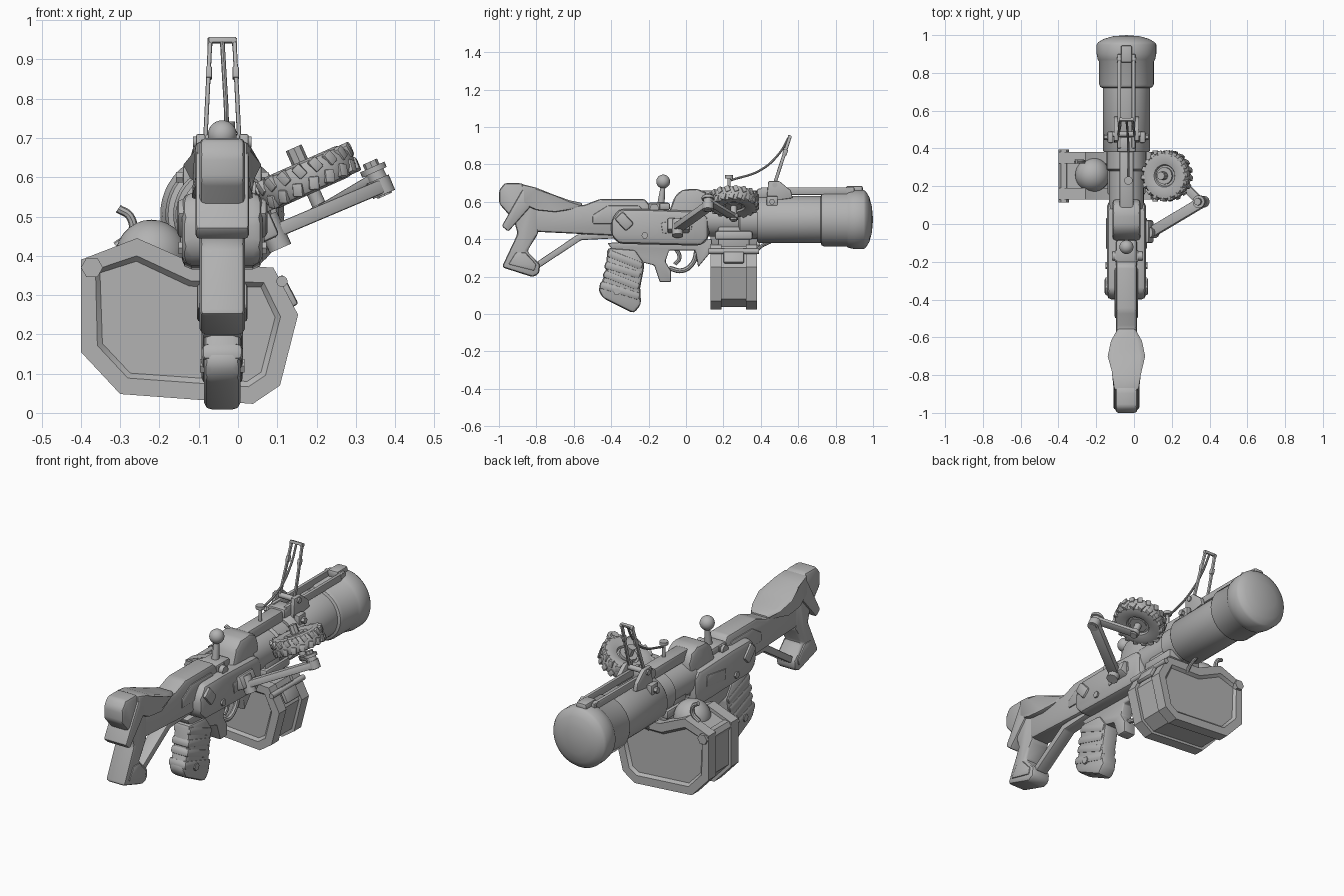
import bpy, bmesh, math
from mathutils import Vector, Matrix

if "Cube" in bpy.data.objects:
    bpy.data.objects.remove(bpy.data.objects["Cube"])

CX = -0.04  # centre plane of the launcher
grey = bpy.data.materials.new("plain grey")
grey.diffuse_color = (0.45, 0.45, 0.45, 1)
grey.use_nodes = True
grey.node_tree.nodes["Principled BSDF"].inputs["Base Color"].default_value = grey.diffuse_color


def finish(bm, name):
    bmesh.ops.recalc_face_normals(bm, faces=bm.faces[:])
    me = bpy.data.meshes.new(name)
    bm.to_mesh(me)
    bm.free()
    me.materials.append(grey)
    ob = bpy.data.objects.new(name, me)
    bpy.context.collection.objects.link(ob)
    return ob


def bevel(bm, size, seg=2):
    bmesh.ops.recalc_face_normals(bm, faces=bm.faces[:])
    edges = [e for e in bm.edges if e.calc_face_angle(0) > 0.3]
    bmesh.ops.bevel(bm, geom=edges, offset=size, segments=seg, profile=0.5,
                    affect='EDGES', clamp_overlap=True)


def prism(name, pts, lo, hi, axis='x', bev=0.012, half=None, panel=0):
    """Extrude a (y,z) profile along x, or an (x,z) profile along y."""
    bm = bmesh.new()
    rows = []
    for s, w in ((-1, lo), (1, hi)):
        rows.append([bm.verts.new((CX + s * half(a) if half else w, a, b) if axis == 'x' else (a, w, b))
                     for a, b in pts])
    caps = [bm.faces.new(r) for r in rows]
    n = len(pts)
    for i in range(n):
        j = (i + 1) % n
        bm.faces.new((rows[0][i], rows[0][j], rows[1][j], rows[1][i]))
    bmesh.ops.recalc_face_normals(bm, faces=bm.faces[:])
    if panel:  # recessed panel on the outer cap
        face = caps[0] if panel < 0 else caps[1]
        bmesh.ops.inset_region(bm, faces=[face], thickness=0.045)
        bmesh.ops.inset_region(bm, faces=[face], thickness=0.014, depth=-0.014)
    elif bev:
        bevel(bm, bev)
    return finish(bm, name)


def box(name, c, size, rot=(0, 0, 0), bev=0.006, mat=None):
    bm = bmesh.new()
    bmesh.ops.create_cube(bm, size=1)
    bmesh.ops.scale(bm, vec=size, verts=bm.verts)
    if bev:
        bevel(bm, bev)
    r = mat or (Matrix.Rotation(rot[2], 4, 'Z') @ Matrix.Rotation(rot[1], 4, 'Y') @ Matrix.Rotation(rot[0], 4, 'X'))
    bm.transform(Matrix.Translation(c) @ r)
    return finish(bm, name)


def lathe(name, prof, origin, axis, n=48):
    """Revolve (radius, height) points round an axis."""
    bm = bmesh.new()
    rings = [[bm.verts.new((r * math.cos(2 * math.pi * i / n), r * math.sin(2 * math.pi * i / n), h))
              for i in range(n)] for r, h in prof]
    for a, b in zip(rings, rings[1:]):
        for i in range(n):
            bm.faces.new((a[i], a[(i + 1) % n], b[(i + 1) % n], b[i]))
    bmesh.ops.remove_doubles(bm, verts=bm.verts[:], dist=1e-5)
    q = Vector(axis).to_track_quat('Z', 'Y').to_matrix().to_4x4()
    bm.transform(Matrix.Translation(origin) @ q)
    return finish(bm, name)


def rod(name, p, q, r, n=20, r2=None):
    d = Vector(q) - Vector(p)
    return lathe(name, [(0, 0), (r, 0), (r2 or r, d.length), (0, d.length)], p, d, n)


def ball(name, c, r):
    k = 14
    return lathe(name, [(r * math.sin(math.pi * i / k), -r * math.cos(math.pi * i / k)) for i in range(k + 1)],
                 c, (0, 0, 1), 28)


def tube(name, pts, r):
    cu = bpy.data.curves.new(name, 'CURVE')
    cu.dimensions, cu.bevel_depth, cu.bevel_resolution = '3D', r, 2
    cu.resolution_u, cu.use_fill_caps = 6, True
    sp = cu.splines.new('BEZIER')
    sp.bezier_points.add(len(pts) - 1)
    for b, p in zip(sp.bezier_points, pts):
        b.co, b.handle_left_type, b.handle_right_type = p, 'AUTO', 'AUTO'
    cu.materials.append(grey)
    bpy.context.collection.objects.link(bpy.data.objects.new(name, cu))


def bar(name, p, q, width, thick, up):
    """Flat link with round ends lying square to the up direction."""
    p, q, up = Vector(p), Vector(q), Vector(up)
    y = (q - p).normalized()
    x = y.cross(up).normalized()
    z = x.cross(y)
    m = Matrix((x, y, z)).transposed().to_4x4()
    box(name, (p + q) / 2, (width, (q - p).length, thick), mat=m, bev=0.004)
    for e in (p, q):
        rod(name + "_eye", e - z * thick * 0.6, e + z * thick * 0.6, width * 0.55)


# Barrel with sleeve and domed muzzle cap
lathe("barrel", [(0, .38), (.118, .38), (.125, .39), (.125, .72), (.138, .725), (.145, .74), (.145, .86), (.152, .87),
                 (.158, .90), (.158, .95), (.15, .962), (.12, .98), (.07, .994), (0, 1.0)], (CX, 0, .505), (0, 1, 0))
lathe("barrel_core", [(0, .08), (.092, .08), (.092, .28), (.105, .29), (.105, .39), (0, .39)], (CX, 0, .505), (0, 1, 0), 32)

# Twin top rail and muzzle latch
for x in (-.078, -.002):
    box("top_rail", (x, .65, .657), (.02, .5, .04))
box("rear_rail", (CX, .25, .63), (.075, .34, .06), bev=.012)
box("rail_bridge", (CX, .42, .645), (.1, .08, .05), bev=.01)
box("muzzle_latch", (CX, .90, .665), (.06, .09, .04), bev=.01)
rod("latch_pin", (CX - .05, .87, .665), (CX + .05, .87, .665), .014)

# Folding sight with side brackets, arms and pull cable
for s in (-1, 1):
    x = CX + s * .055
    prism("sight_bracket", [(.43, .60), (.57, .62), (.56, .66), (.50, .71), (.44, .71)], x - .012, x + .012, bev=.005)
    box("sight_clamp", (CX + s * .085, .46, .60), (.03, .06, .06))
    rod("clamp_bolt", (CX + s * .09, .46, .60), (CX + s * .118, .46, .60), .016, 6)
    bar("sight_arm", (CX + s * .043, .475, .70), (CX + s * .031, .555, .945), .018, .011, (1, 0, 0))
    box("sight_joint", (CX + s * .034, .53, .865), (.016, .024, .03), (-.3, 0, 0), .003)
box("sight_crossbar", (CX, .553, .949), (.07, .016, .014), (-.3, 0, 0), .002)
rod("sight_pin", (CX - .075, .475, .69), (CX + .075, .475, .69), .014)
tube("sight_cable", [(CX, .55, .945), (CX + .005, .50, .86), (CX + .01, .40, .77), (CX + .01, .24, .715)], .006)
rod("cable_post", (CX + .01, .23, .65), (CX + .01, .23, .735), .009)
rod("cable_knob", (CX + .01, .23, .725), (CX + .01, .23, .742), .022)

# Receiver
prism("receiver", [(-.40, .50), (-.36, .56), (-.20, .56), (.08, .55), (.12, .52), (.12, .40), (.08, .365), (-.36, .375),
                   (-.40, .42)], -.143, .063, bev=.032)
prism("receiver_cover", [(-.10, .52), (-.06, .63), (-.02, .665), (.06, .67), (.11, .65), (.13, .60), (.13, .42),
                         (-.08, .42)], -.115, .035, bev=.02)
prism("lower_frame", [(-.42, .38), (.14, .40), (.14, .34), (.065, .25), (.05, .34), (-.09, .34), (-.11, .28),
                      (-.08, .23), (-.08, .17), (-.14, .17), (-.17, .26), (-.25, .28), (-.40, .35)], -.075, -.005, bev=.008)
tube("trigger_guard", [(CX, -.09, .245), (CX, -.02, .232), (CX, .035, .27), (CX, .06, .35)], .013)
tube("trigger", [(CX, -.06, .36), (CX, -.035, .30), (CX, -.06, .265)], .011)
for s in (-1, 1):
    box("side_lug", (CX + s * .1, -.33, .495), (.03, .06, .09), (.75, 0, 0), .012)
    box("side_plate", (CX + s * .1, -.05, .47), (.015, .16, .06), (.15, 0, 0), .005)
    rod("receiver_bolt", (CX + s * .095, -.22, .42), (CX + s * .112, -.22, .42), .018, 6)
for i in range(6):
    box("cover_tooth", (-.095 + i * .022, -.17, .575), (.012, .06, .03), bev=.003)
box("lever_base", (CX, -.145, .575), (.11, .12, .04), bev=.012)
rod("lever_axle", (CX - .075, -.17, .565), (CX + .085, -.17, .565), .024)
rod("lever_stem", (CX, -.135, .58), (CX, -.122, .69), .02, r2=.012)
ball("lever_knob", (CX, -.122, .708), .037)

# Stock: arm, lower strut, butt, cheek pad and strap
prism("stock_arm", [(-.82, .60), (-.55, .58), (-.46, .615), (-.22, .615), (-.19, .575), (-.19, .45), (-.40, .42),
                    (-.82, .44)], -.095, .015, bev=.015)
prism("stock_side_rib", [(-.50, .53), (-.42, .58), (-.25, .58), (-.22, .55), (-.22, .48), (-.50, .48)], -.102, .022, bev=.01)
prism("stock_strut", [(-.81, .27), (-.78, .25), (-.56, .395), (-.36, .405), (-.36, .44), (-.58, .425)], -.075, -.005, bev=.006)
prism("stock_butt", [(-1, .66), (-.97, .70), (-.88, .70), (-.79, .64), (-.79, .43), (-.85, .335), (-.78, .265),
                     (-.785, .215), (-.82, .197), (-.985, .25), (-.90, .43), (-.92, .50), (-1, .59)], -.098, .018, bev=.016)
prism("butt_plate", [(-.91, .33), (-.86, .33), (-.80, .265), (-.81, .23), (-.95, .265)], -.104, .024, bev=.008)
prism("cheek_pad", [(-.88, .695), (-.80, .675), (-.70, .635), (-.62, .607), (-.55, .592), (-.56, .565), (-.70, .545),
                    (-.80, .555), (-.88, .59)], 0, 0, bev=.022, half=lambda y: .087 - 1.1 * (y + .74) ** 2)
prism("butt_strap", [(-.985, .47), (-.95, .44), (-.79, .62), (-.80, .672), (-.86, .69)], -.108, .028, bev=.01)

# Grip with wrapped bands and through bolt
prism("grip", [(-.42, .355), (-.27, .345), (-.22, .27), (-.245, .14), (-.24, .05), (-.28, .002), (-.445, .085),
               (-.47, .13), (-.43, .22)], -.087, .007, bev=.02)
for i, (y, z, w) in enumerate(((-.325, .29, .20), (-.338, .235, .20), (-.345, .18, .205), (-.353, .125, .225))):
    box("grip_wrap", (CX, y, z), (.106, w, .046), (-.38 + .08 * (i % 2), 0, 0), .016)
rod("grip_bolt", (-.097, -.37, .12), (.017, -.37, .12), .02, 6)

# Box magazine: two panelled rims around a lower core
mag = [(-.40, .39), (-.257, .445), (-.11, .38), (.09, .37), (.153, .25), (.107, .07), (.038, .023), (-.30, .048), (-.40, .155)]
prism("magazine_front", mag, .13, .19, 'y', panel=-1)
prism("magazine_back", mag, .32, .38, 'y', panel=1)
prism("magazine_core", [(-.12 + (x + .12) * .94, .23 + (z - .23) * .93) for x, z in mag], .18, .33, 'y', bev=0)
rod("magazine_hinge", (-.372, .115, .37), (-.372, .395, .37), .028, 6)
rod("magazine_pin", (.112, .12, .335), (.112, .39, .335), .014)
box("magazine_buckle", (.125, .255, .31), (.022, .11, .085), (0, -.484, 0), .008)
box("magazine_neck", (CX, .255, .41), (.17, .17, .12), bev=.012)
box("neck_collar", (CX, .255, .42), (.2, .20, .045), bev=.01)
ball("feed_ball", (-.22, .26, .40), .092)
tube("magazine_handle", [(-.305, .33, .52), (-.275, .33, .50), (-.27, .33, .46), (-.31, .33, .425)], .011)
tube("front_hook", [(CX, .37, .33), (CX, .40, .36), (CX, .45, .385)], .009)

# Tilted knobbly wheel
t = math.radians(24)
axis = Vector((-math.sin(t), 0, math.cos(t)))
wheel = Vector((.175, .255, .60))
tilt = Matrix.Rotation(-t, 4, 'Y')
lathe("tyre", [(0, -.024), (.055, -.024), (.06, -.034), (.095, -.043), (.12, -.037), (.13, -.018), (.13, .018), (.12, .037),
               (.095, .043), (.06, .034), (.055, .024), (0, .024)], wheel, axis)
for i in range(18):
    a = 2 * math.pi * i / 18
    for s in (-1, 1):
        b = a + s * .09
        m = tilt @ Matrix.Rotation(b, 4, 'Z')
        box("tyre_tread", wheel + m @ Vector((.122, 0, s * .021)), (.026, .026, .034), bev=.004,
            mat=m @ Matrix.Rotation(s * .35, 4, 'X'))
rod("wheel_hub", wheel - axis * .03, wheel + axis * .038, .045)
rod("wheel_bolt", wheel + axis * .03, wheel + axis * .082, .022, 8)
rod("wheel_axle", wheel - axis * .11, wheel, .018)

# Two-piece folding arm carrying the wheel
elbow, base, hub = Vector((.36, .118, .585)), Vector((.09, -.045, .46)), wheel - axis * .088
bar("lower_arm", base, elbow - axis * .01, .055, .035, axis)
bar("upper_arm", elbow + axis * .02, hub, .045, .02, axis)
rod("elbow_bolt", elbow - axis * .035, elbow + axis * .06, .02, 8)
rod("elbow_cap", elbow + axis * .03, elbow + axis * .045, .034)
box("arm_bracket", (.06, -.04, .47), (.07, .12, .07), (0, -t, 0), .01)
rod("arm_pivot", base - axis * .045, base + axis * .045, .03)

# Turn curves into meshes and smooth shallow angles
bpy.ops.object.select_all(action='SELECT')
bpy.context.view_layer.objects.active = bpy.data.objects["barrel"]
bpy.ops.object.convert(target='MESH')
bpy.ops.object.shade_smooth_by_angle(angle=math.radians(35))
